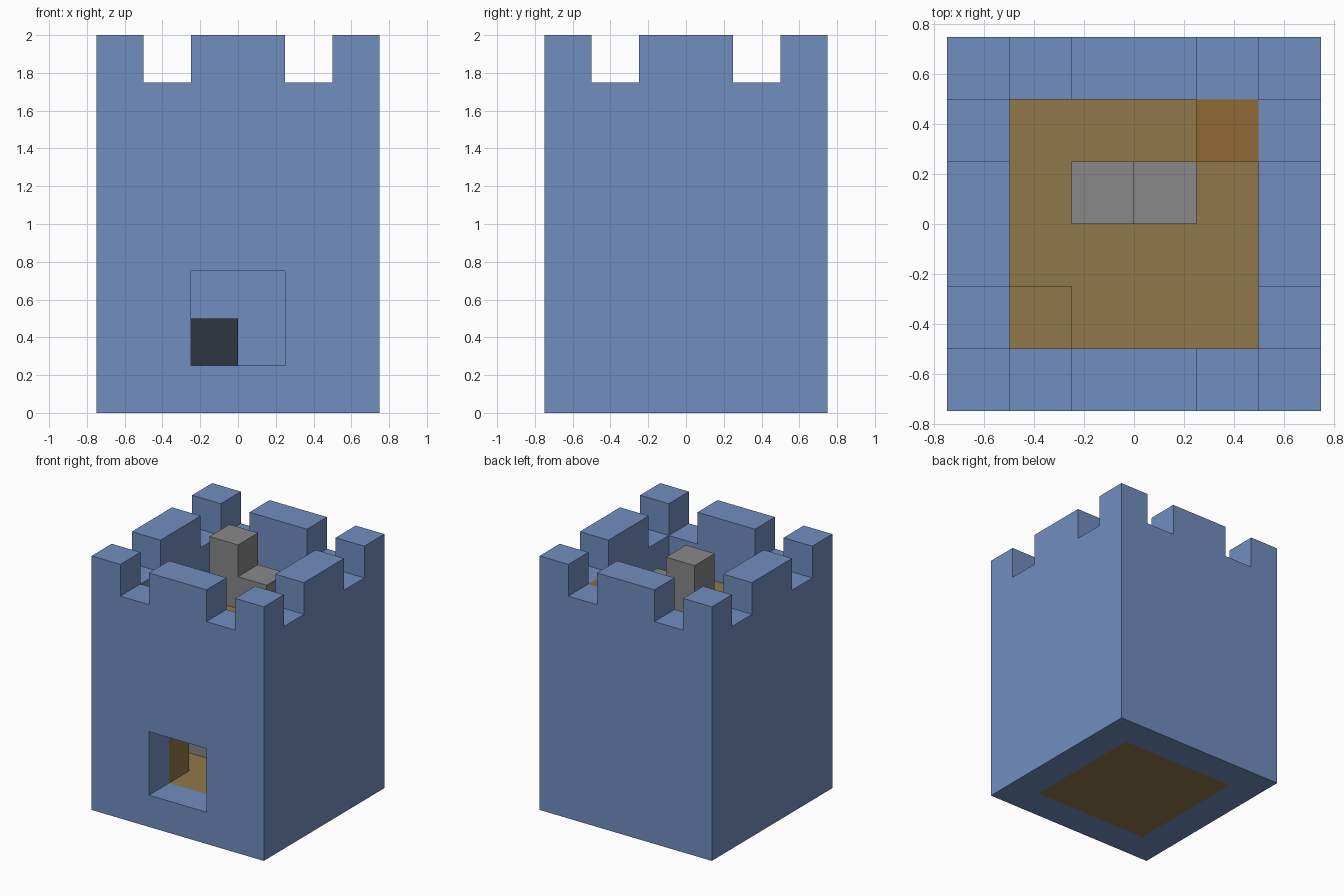
import bpy

if "Cube" in bpy.data.objects:
    bpy.data.objects.remove(bpy.data.objects["Cube"])

U = 0.25  # block size


def linear(c):
    c /= 255
    return c / 12.92 if c <= 0.04045 else ((c + 0.055) / 1.055) ** 2.4


def material(name, rgb):
    m = bpy.data.materials.new(name)
    m.use_nodes = True
    color = [linear(c) for c in rgb] + [1]
    m.diffuse_color = color
    m.node_tree.nodes["Principled BSDF"].inputs["Base Color"].default_value = color
    return m


blue = material("blue_stone", (113, 141, 191))
wood = material("wood", (144, 119, 74))
crate_wood = material("crate_wood", (142, 105, 52))
grey = material("grey_stone", (136, 136, 136))
dark = material("dark_slate", (44, 54, 65))


def box(name, lo, hi, mat=None):
    """Box between two corners, given in blocks."""
    bpy.ops.mesh.primitive_cube_add(size=1)
    ob = bpy.context.object
    ob.name = name
    for v in ob.data.vertices:
        v.co = [U * (a if c < 0 else b) for c, a, b in zip(v.co, lo, hi)]
    if mat:
        ob.data.materials.append(mat)
    return ob


def cut(target, lo, hi):
    """Subtract a box from the target and drop the cutter."""
    cutter = box("cutter", lo, hi)
    cutter.hide_render = True
    mod = target.modifiers.new("cut", "BOOLEAN")
    mod.operation = "DIFFERENCE"
    mod.solver = "EXACT"
    mod.object = cutter
    bpy.context.view_layer.objects.active = target
    bpy.ops.object.modifier_apply(modifier=mod.name)
    bpy.data.objects.remove(cutter)


# Tower wall: hollow shaft, window in the front, notched parapet
wall = box("tower_wall", (-3, -3, 0), (3, 3, 8), blue)
cut(wall, (-2, -2, -1), (2, 2, 9))
cut(wall, (-1, -4, 1), (1, -1, 3))
for a in (-2, 1):
    cut(wall, (a, -4, 7), (a + 1, 4, 9))
    cut(wall, (-4, a, 7), (4, a + 1, 9))

# Floors, the upper one with a stair opening in its corner
box("ground_floor", (-2, -2, 0), (2, 2, 1), wood)
upper = box("upper_floor", (-2, -2, 5), (2, 2, 6), wood)
cut(upper, (-3, -3, 4), (-1, -1, 7))
box("corner_post", (-2, -2, 1), (-1, -1, 5), wood)

# Rooftop: chimney, its lower step and a crate
box("chimney", (-1, 0, 6), (0, 1, 8), grey)
box("chimney_step", (0, 0, 6), (1, 1, 7), grey)
box("crate", (1, 1, 6), (2, 2, 7), crate_wood)

# Hearth inside the ground floor room
box("hearth_stone", (-2, 0, 1), (-1, 1, 3), grey)
box("hearth", (-1, 0, 1), (0, 1, 2), dark)
